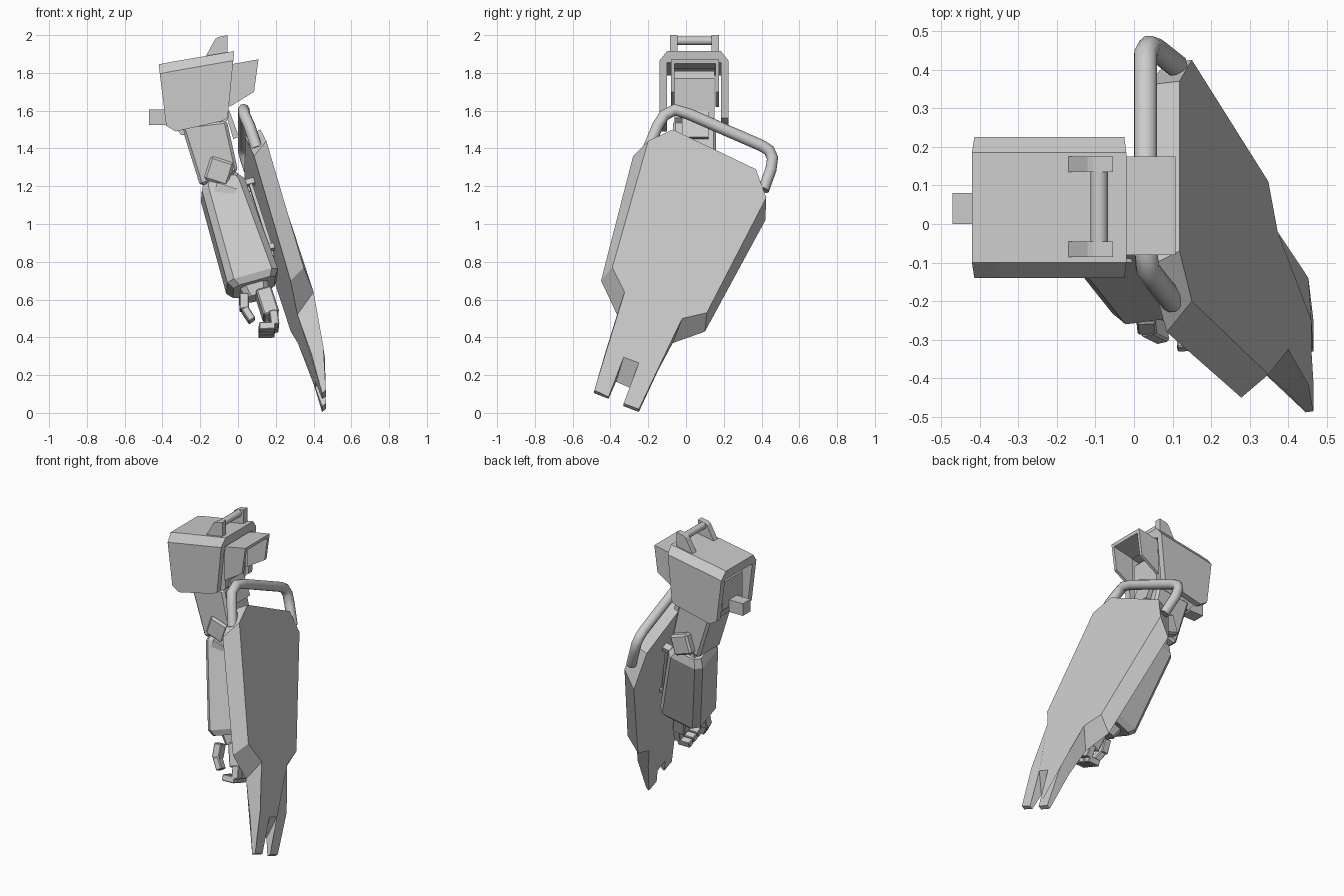
import bpy, bmesh, math
from mathutils import Matrix, Vector

cube = bpy.data.objects.get("Cube")
if cube:
    bpy.data.objects.remove(cube, do_unlink=True)

GREY = (0.6, 0.6, 0.6, 1)
mat = bpy.data.materials.new("plain_grey")
mat.use_nodes = True
mat.diffuse_color = GREY
mat.node_tree.nodes["Principled BSDF"].inputs["Base Color"].default_value = GREY

# Tilted frame shared by forearm, hand and shield fittings
Z = Vector((-0.29, 0.31, 0.90)).normalized()
Y = Z.cross(Vector((0.96, 0.12, 0.25))).normalized()
X = Y.cross(Z)
ARM = Matrix.Translation((0.085, -0.14, 0.665)) @ Matrix((X, Y, Z)).transposed().to_4x4()


def loft(name, rings, m=Matrix(), bevel=0):
    """Solid through matching rings of points."""
    bm = bmesh.new()
    vs = [[bm.verts.new(m @ Vector(p)) for p in r] for r in rings]
    n = len(rings[0])
    bm.faces.new(vs[0])
    bm.faces.new(vs[-1])
    for a, b in zip(vs, vs[1:]):
        for i in range(n):
            j = (i + 1) % n
            bm.faces.new((a[i], a[j], b[j], b[i]))
    bmesh.ops.recalc_face_normals(bm, faces=bm.faces)
    if bevel:
        bmesh.ops.bevel(bm, geom=bm.edges[:], offset=bevel, segments=1, affect='EDGES')
    me = bpy.data.meshes.new(name)
    bm.to_mesh(me)
    bm.free()
    me.materials.append(mat)
    ob = bpy.data.objects.new(name, me)
    bpy.context.collection.objects.link(ob)
    return ob


def prism(name, xz, y0, y1, bevel=0):
    return loft(name, [[(x, y, z) for x, z in xz] for y in (y0, y1)], bevel=bevel)


def box(name, c, s, m=Matrix(), turn=0, bevel=0):
    sq = [(-.5, -.5), (.5, -.5), (.5, .5), (-.5, .5)]
    m = m @ Matrix.Translation(c) @ Matrix.Rotation(turn, 4, 'Y')
    return loft(name, [[(a * s[0], b * s[1], k * s[2]) for a, b in sq] for k in (-.5, .5)], m, bevel)


def octagon(hx, hy, z, c):
    return [(hx, -hy + c, z), (hx, hy - c, z), (hx - c, hy, z), (-hx + c, hy, z),
            (-hx, hy - c, z), (-hx, -hy + c, z), (-hx + c, -hy, z), (hx - c, -hy, z)]


def tube(name, pts, r):
    cu = bpy.data.curves.new(name, 'CURVE')
    cu.dimensions = '3D'
    cu.bevel_depth = r
    cu.bevel_resolution = 3
    cu.use_fill_caps = True
    sp = cu.splines.new('POLY')
    sp.points.add(len(pts) - 1)
    for p, co in zip(sp.points, pts):
        p.co = (*co, 1)
    cu.materials.append(mat)
    ob = bpy.data.objects.new(name, cu)
    bpy.context.collection.objects.link(ob)
    bpy.ops.object.select_all(action='DESELECT')
    ob.select_set(True)
    bpy.context.view_layer.objects.active = ob
    bpy.ops.object.convert(target='MESH')
    bpy.ops.object.shade_smooth_by_angle(angle=math.radians(40))


# Shoulder armour: inverted channel, open at both ends and below
def channel(xb, zb, xt, zt):
    sec = [(-.14, 0), (-.14, -.05), (-.10, 1), (.185, 1), (.225, -.05), (.225, 0),
           (.185, 0), (.185, -.06), (-.10, -.06)]
    ring = []
    for y, k in sec:
        z = zb if k == 0 else zt if k == 1 else zt + k
        ring.append((xb + (xt - xb) * (z - zb) / (zt - zb), y, z))
    return ring + [(xb, -.10, zb)]


loft("shoulder_armour", [channel(-.38, 1.52, -.42, 1.845), channel(-.33, 1.49, -.36, 1.857),
                         channel(-.085, 1.545, -.05, 1.91), channel(-.055, 1.56, -.02, 1.915)])
prism("shoulder_core", [(-.37, 1.56), (-.37, 1.74), (-.33, 1.78), (-.09, 1.81), (-.05, 1.77),
                        (-.05, 1.56), (-.1, 1.49), (-.3, 1.47)], -.06, .15)
box("shoulder_peg", (-.42, .04, 1.565), (.10, .08, .08))

# Hood on the inner end of the shoulder
prism("hood_top", [(-.04, 1.845), (.108, 1.872), (.105, 1.85), (-.04, 1.82)], -.08, .175)
for y in (-.08, .155):
    prism("hood_side", [(-.04, 1.84), (.108, 1.87), (.085, 1.70), (-.045, 1.62)], y, y + .02)

# Carrying handle on top
for y in (-.085, .135):
    prism("handle_bracket", [(-.175, 1.88), (-.12, 1.98), (-.105, 1.99), (-.055, 2.0), (-.055, 1.9)], y, y + .04)
tube("handle_bar", [(-.09, -.06, 1.97), (-.09, .15, 1.97)], .023)

# Upper arm and elbow
prism("upper_arm", [(-.30, 1.52), (-.06, 1.55), (0, 1.28), (-.05, 1.25), (-.2, 1.2)], -.07, .16, bevel=.015)
prism("armpit_link", [(-.07, 1.60), (-.045, 1.60), (.005, 1.46), (-.025, 1.45)], -.02, .12)
box("elbow_block", (-.10, .06, 1.28), (.13, .29, .13), turn=math.radians(18), bevel=.012)
box("elbow_joint", (-.08, .04, 1.22), (.12, .18, .14), turn=math.radians(18))
box("elbow_lower", (-.07, -.06, 1.165), (.11, .08, .08), turn=math.radians(18))

# Forearm
loft("forearm", [octagon(.115, .105, 0, .03), octagon(.14, .125, .035, .035),
                 octagon(.118, .125, .57, .035), octagon(.09, .10, .62, .03)], ARM)

# Hand
loft("wrist", [octagon(.08, .07, .01, .03), octagon(.06, .055, -.06, .025)], ARM)
box("palm", (.035, -.03, -.12), (.085, .13, .15), ARM, bevel=.008)
box("thumb_base", (-.085, -.07, -.09), (.05, .06, .09), ARM, math.radians(15), .005)
box("thumb_tip", (-.085, -.075, -.165), (.04, .055, .08), ARM, math.radians(-15), .005)
for i in range(3):
    y = -.085 + i * .05
    box("finger_upper", (.04, y, -.225), (.045, .045, .08), ARM, math.radians(10), .004)
    box("finger_tip", (-.01, y, -.26), (.085, .045, .04), ARM, math.radians(15), .004)

# Straps joining forearm to shield
for y in (-.06, .06):
    box("strap_bar", (.142, y, .36), (.018, .03, .40), ARM)
    for z in (.17, .55):
        box("strap_post", (.145, y, z), (.07, .045, .03), ARM)


# Shield: outer face and larger back ring, with a notched tip
def on_plane(yz, off):
    return [(p[2] if len(p) > 2 else (off - .12 * p[0] - .25 * p[1]) / .96, p[0], p[1]) for p in yz]


outer = [(-.20, 1.44), (-.07, 1.50), (.37, 1.29), (.425, 1.14), (.11, .53), (-.02, .50),
         (-.14, .25, .452), (-.25, .02, .465), (-.33, .05, .465), (-.25, .265, .46), (-.33, .295, .46),
         (-.41, .085, .465), (-.485, .12, .465), (-.415, .35, .452), (-.325, .64, .40), (-.39, .77)]
back = [(-.28, 1.36), (-.11, 1.46), (.36, 1.25), (.42, 1.02), (.10, .43), (-.07, .37),
        (-.15, .22, .38), (-.25, .005, .445), (-.33, .035, .445), (-.29, .13, .41), (-.37, .165, .41),
        (-.41, .075, .445), (-.488, .105, .445), (-.43, .31, .39), (-.365, .52), (-.45, .70)]
loft("shield", [on_plane(outer, .48), on_plane(back, .388)])

# Tubular guard over the shield's upper edge
tube("shield_guard", [(.10, -.20, 1.40), (.06, -.15, 1.52), (.035, -.115, 1.575), (.03, -.06, 1.605),
                      (.03, .02, 1.58), (.03, .40, 1.415), (.03, .44, 1.39), (.04, .458, 1.35),
                      (.06, .45, 1.29), (.11, .41, 1.18)], .031)
